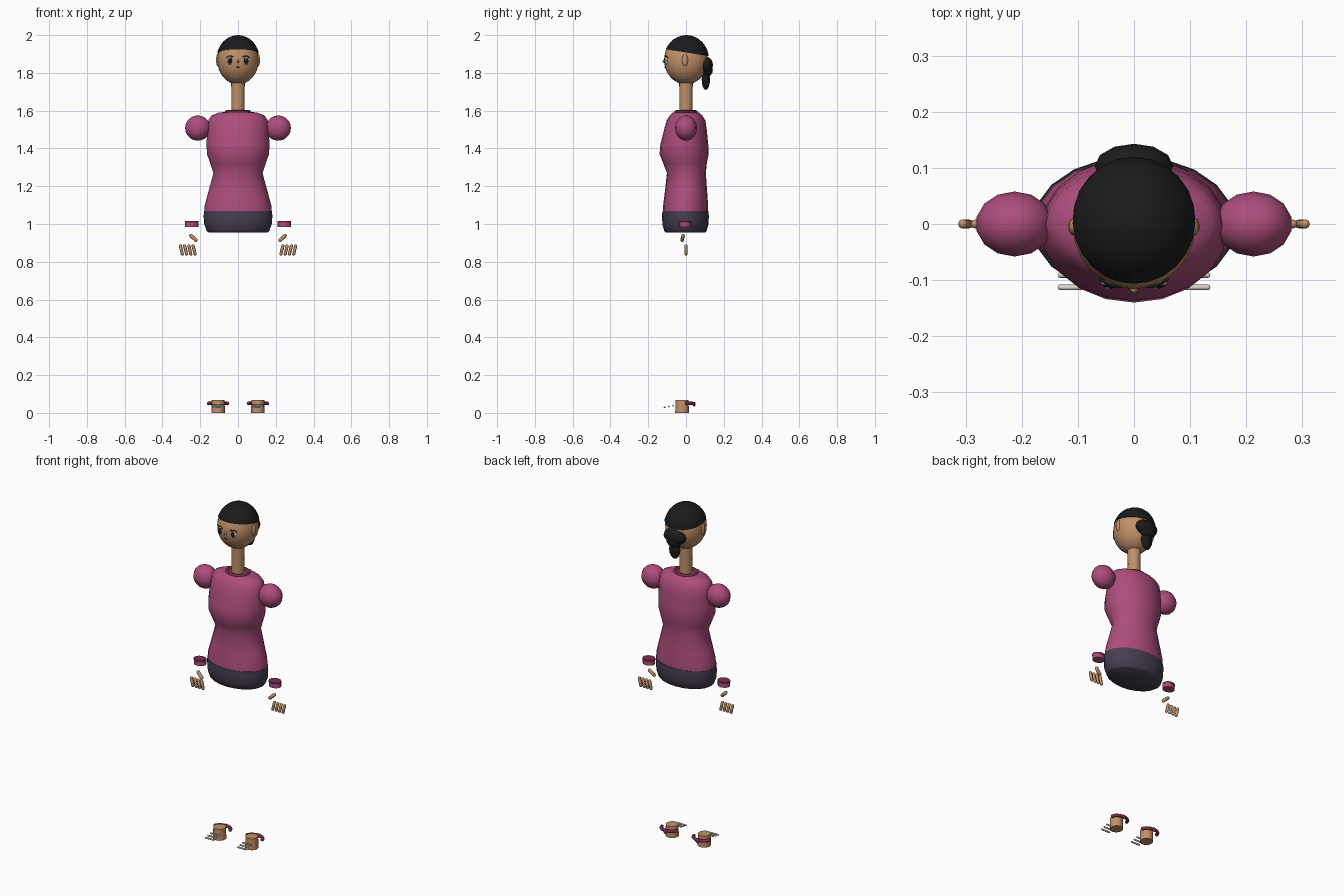
import bpy, bmesh, math
from mathutils import Vector, Matrix

if "Cube" in bpy.data.objects:
    bpy.data.objects.remove(bpy.data.objects["Cube"])


def material(name, rgb):
    m = bpy.data.materials.new(name)
    m.diffuse_color = (*rgb, 1)
    m.use_nodes = True
    m.node_tree.nodes["Principled BSDF"].inputs["Base Color"].default_value = m.diffuse_color
    return m


SKIN = material("skin", (0.54, 0.28, 0.14))
PINK = material("blouse pink", (0.42, 0.075, 0.20))
DARK = material("dark skirt", (0.062, 0.048, 0.082))
BLACK = material("hair black", (0.011, 0.011, 0.011))
WINE = material("wine trim", (0.20, 0.025, 0.075))
CREAM = material("cream", (0.72, 0.68, 0.60))
LIP = material("lip brown", (0.26, 0.08, 0.05))


def finish(bm, name, mat, angle=50):
    me = bpy.data.meshes.new(name)
    bmesh.ops.recalc_face_normals(bm, faces=bm.faces[:])
    bm.to_mesh(me)
    bm.free()
    me.materials.append(mat)
    ob = bpy.data.objects.new(name, me)
    bpy.context.collection.objects.link(ob)
    bpy.ops.object.select_all(action='DESELECT')
    ob.select_set(True)
    bpy.context.view_layer.objects.active = ob
    bpy.ops.object.shade_smooth_by_angle(angle=math.radians(angle))
    return ob


def ball(name, mat, loc, radii, seg=16, rings=10, cut=None):
    bm = bmesh.new()
    bmesh.ops.create_uvsphere(bm, u_segments=seg, v_segments=rings, radius=1)
    bmesh.ops.transform(bm, matrix=Matrix.Translation(loc) @ Matrix.Diagonal((*radii, 1)), verts=bm.verts)
    if cut:  # keep only what lies above the cutting plane
        bmesh.ops.bisect_plane(bm, geom=bm.verts[:] + bm.edges[:] + bm.faces[:],
                               plane_co=cut[0], plane_no=cut[1], clear_inner=True)
        bmesh.ops.holes_fill(bm, edges=[e for e in bm.edges if e.is_boundary])
    return finish(bm, name, mat)


def loft(name, mat, rings, seg=20):
    # rings are (z, half width, half depth, depth centre, x centre)
    bm = bmesh.new()
    loops = []
    for z, rx, ry, cy, cx in rings:
        loops.append([bm.verts.new((cx + rx * math.cos(a), cy + ry * math.sin(a), z))
                      for a in (2 * math.pi * i / seg for i in range(seg))])
    for lo, hi in zip(loops, loops[1:]):
        for i in range(seg):
            j = (i + 1) % seg
            bm.faces.new((lo[i], lo[j], hi[j], hi[i]))
    bm.faces.new(loops[0][::-1])
    bm.faces.new(loops[-1])
    return finish(bm, name, mat)


def capsule(name, mat, a, b, r, seg=8):
    # sphere pulled out along the line from a to b
    a, b = Vector(a), Vector(b)
    axis = b - a
    half = max(axis.length / 2 - r, 0)
    bm = bmesh.new()
    bmesh.ops.create_uvsphere(bm, u_segments=seg, v_segments=7, radius=r)
    for v in bm.verts:
        v.co.z += half if v.co.z > 0 else -half
    rot = axis.to_track_quat('Z', 'Y').to_matrix().to_4x4()
    bmesh.ops.transform(bm, matrix=Matrix.Translation((a + b) / 2) @ rot, verts=bm.verts)
    return finish(bm, name, mat)


def tube(name, mat, points, r, cyclic=False):
    cu = bpy.data.curves.new(name, 'CURVE')
    cu.dimensions = '3D'
    cu.bevel_depth = r
    cu.bevel_resolution = 2
    cu.use_fill_caps = True
    sp = cu.splines.new('POLY')
    sp.points.add(len(points) - 1)
    for p, co in zip(sp.points, points):
        p.co = (*co, 1)
    sp.use_cyclic_u = cyclic
    sp.use_smooth = True
    cu.materials.append(mat)
    ob = bpy.data.objects.new(name, cu)
    bpy.context.collection.objects.link(ob)
    return ob


# Torso and skirt
loft("blouse", PINK, [
    (1.065, .178, .120, -.003, 0), (1.10, .176, .119, -.002, 0), (1.17, .157, .112, 0, 0),
    (1.27, .130, .103, .002, 0), (1.32, .147, .115, -.005, 0), (1.37, .164, .130, -.010, 0),
    (1.42, .167, .127, -.009, 0), (1.50, .163, .113, -.003, 0), (1.55, .157, .102, 0, 0),
    (1.575, .140, .085, 0, 0), (1.59, .100, .070, 0, 0), (1.594, .06, .05, 0, 0)])
loft("skirt", DARK, [
    (.955, .155, .105, -.003, 0), (.962, .165, .112, -.003, 0), (1.0, .179, .122, -.003, 0),
    (1.04, .182, .124, -.003, 0), (1.068, .180, .122, -.003, 0)])

# Neck and collar
loft("neck", SKIN, [(1.57, .035, .035, 0, 0), (1.67, .034, .034, 0, 0), (1.77, .037, .037, 0, 0)], 16)
tube("collar", WINE, [(.06 * math.cos(i * math.pi / 10), .052 * math.sin(i * math.pi / 10), 1.594)
                      for i in range(20)], .009, True)

# Head, hair cap, bun and tail
ball("head", SKIN, (0, 0, 1.868), (.110, .116, .129), 24, 16)
ball("hair_cap", BLACK, (0, .002, 1.874), (.114, .119, .126), 24, 16,
     cut=((0, 0, 1.908), (0, .16, 1)))
ball("bun", BLACK, (0, .103, 1.842), (.070, .040, .045), 12, 8)
ball("bun_lower", BLACK, (0, .112, 1.815), (.045, .030, .035), 12, 8)
ball("hair_tail", BLACK, (0, .105, 1.765), (.034, .022, .055), 12, 8)

# Face
ball("nose", SKIN, (0, -.116, 1.862), (.007, .008, .009), 8, 6)
ball("mouth", LIP, (0, -.111, 1.829), (.013, .004, .004), 10, 6)

for side, s in (("left", -1), ("right", 1)):
    ball(f"{side}_ear", SKIN, (s * .107, -.005, 1.868), (.010, .016, .033), 10, 8)
    ball(f"{side}_eye", CREAM, (s * .043, -.103, 1.865), (.017, .009, .022), 12, 8)
    ball(f"{side}_iris", BLACK, (s * .043, -.109, 1.865), (.012, .006, .017), 12, 8)
    ball(f"{side}_eye_glint", CREAM, (s * .043 - .004, -.1145, 1.872), (.003, .002, .004), 6, 4)
    tube(f"{side}_eyelid", BLACK, [(s * x, y, z) for x, y, z in
         ((.024, -.112, 1.882), (.036, -.111, 1.890), (.050, -.105, 1.889), (.061, -.098, 1.880))], .0025)

    # Shoulder puff and wrist cuff
    ball(f"{side}_shoulder", PINK, (s * .213, 0, 1.508), (.069, .058, .067), 14, 10)
    loft(f"{side}_cuff", PINK, [(.985, .035, .030, -.004, s * .245), (1.008, .035, .030, -.004, s * .245)], 14)
    loft(f"{side}_cuff_trim", WINE, [(1.007, .036, .031, -.004, s * .245),
                                     (1.017, .036, .031, -.004, s * .245)], 14)

    # Thumb and four fingers
    capsule(f"{side}_thumb", SKIN, (s * .256, -.014, .945), (s * .216, -.022, .908), .010)
    for k in range(4):
        x = .307 - k * .0225
        capsule(f"{side}_finger_{k + 1}", SKIN, (s * x, 0, .892), (s * (x - .014), 0, .833), .0085)

    # Foot post, heel strap and three toe straps
    fx = s * .105
    loft(f"{side}_ankle", SKIN, [(0, .036, .037, -.021, fx), (.067, .034, .036, -.021, fx)], 14)
    tube(f"{side}_heel_strap", WINE, [(fx + .049 * math.cos(i * math.pi / 10),
                                       .006 + .032 * math.sin(i * math.pi / 10), .050)
                                      for i in range(11)], .009)
    for e in (-1, 1):
        ball(f"{side}_strap_end", WINE, (fx + e * .049, .006, .050), (.010, .010, .010), 8, 6)
    ball(f"{side}_heel_knot", WINE, (fx, .043, .046), (.012, .008, .013), 8, 6)
    for k, (y, z) in enumerate(((-.113, .030), (-.091, .034), (-.068, .039))):
        capsule(f"{side}_toe_strap_{k + 1}", CREAM, (fx - .031, y, z), (fx + .031, y, z), .005)
